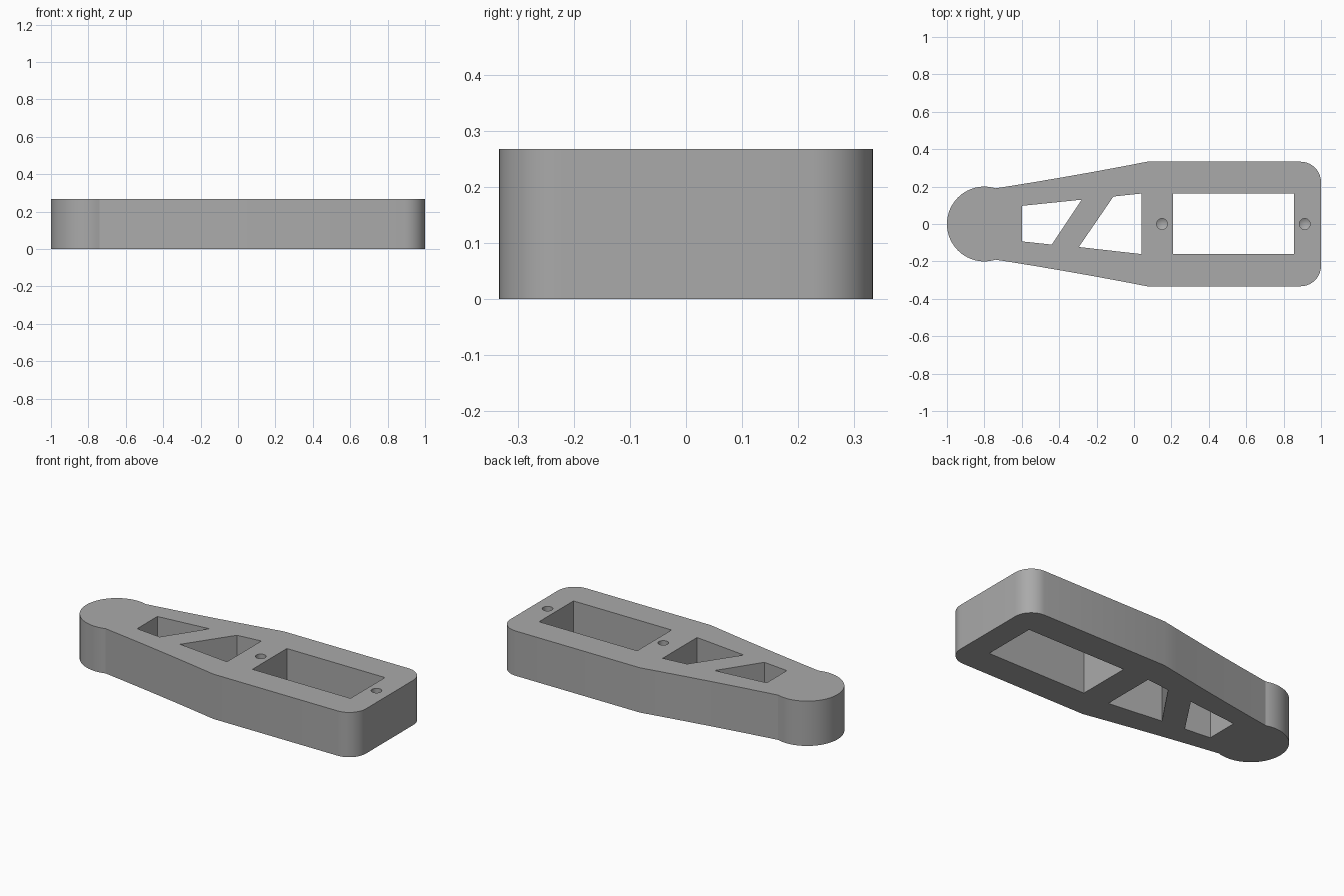
import bpy, bmesh
from math import sin, cos, pi, radians, sqrt

if "Cube" in bpy.data.objects:
    bpy.data.objects.remove(bpy.data.objects["Cube"])

HEIGHT = 0.267
HALF = 0.333          # half width of the wide end
END_R = 0.2           # radius of the round end
CORNER_R = 0.11

grey = bpy.data.materials.new("plain_grey")
grey.use_nodes = True
colour = (0.4, 0.4, 0.4, 1)
grey.diffuse_color = colour
grey.node_tree.nodes["Principled BSDF"].inputs["Base Color"].default_value = colour


def new_object(name, bm):
    bmesh.ops.recalc_face_normals(bm, faces=bm.faces)
    mesh = bpy.data.meshes.new(name)
    bm.to_mesh(mesh)
    bm.free()
    mesh.materials.append(grey)
    obj = bpy.data.objects.new(name, mesh)
    bpy.context.collection.objects.link(obj)
    return obj


def prism(name, points, z0, z1):
    bm = bmesh.new()
    face = bm.faces.new([bm.verts.new((x, y, z0)) for x, y in points])
    top = bmesh.ops.extrude_face_region(bm, geom=[face])["geom"]
    verts = [v for v in top if isinstance(v, bmesh.types.BMVert)]
    bmesh.ops.translate(bm, verts=verts, vec=(0, 0, z1 - z0))
    return new_object(name, bm)


def drill(name, x, radius, depth):
    # Blind hole with a pointed bottom
    bm = bmesh.new()
    rings = [[bm.verts.new((x + radius * cos(a * pi / 12), radius * sin(a * pi / 12), z))
              for a in range(24)] for z in (HEIGHT + 0.05, HEIGHT - depth)]
    tip = bm.verts.new((x, 0, HEIGHT - depth - radius * 0.6))
    bm.faces.new(rings[0])
    for i in range(24):
        j = (i + 1) % 24
        bm.faces.new((rings[0][i], rings[0][j], rings[1][j], rings[1][i]))
        bm.faces.new((rings[1][i], rings[1][j], tip))
    return new_object(name, bm)


def arc(cx, cy, r, start, end, steps):
    return [(cx + r * cos(radians(start + (end - start) * i / steps)),
             cy + r * sin(radians(start + (end - start) * i / steps)))
            for i in range(steps + 1)]


# Upper half of the outline, from the square end to the round end
half = arc(1 - CORNER_R, HALF - CORNER_R, CORNER_R, 0, 90, 14)
neck_x = -0.74
neck_y = sqrt(END_R ** 2 - (neck_x + 0.8) ** 2)
for i in range(9):
    t = i / 8
    sag = 0.004 * 4 * t * (1 - t)
    half.append((0.07 + (neck_x - 0.07) * t, HALF + (neck_y - HALF) * t - sag))
half += arc(-0.8, 0, END_R, 72.54, 180, 24)[1:]
half[-1] = (-1, 0)
outline = half + [(x, -y) for x, y in reversed(half[:-1])]
arm = prism("servo_arm_body", outline, 0, HEIGHT)

# Through windows and screw holes
windows = {
    "end_window": [(-0.6, 0.097), (-0.6, -0.093), (-0.44, -0.11), (-0.28, 0.13)],
    "brace_window": [(-0.11, 0.147), (-0.295, -0.123), (0.04, -0.161), (0.04, 0.163)],
    "motor_window": [(0.208, 0.163), (0.208, -0.161), (0.855, -0.161), (0.855, 0.163)],
}
cutters = [prism(n, p, -0.1, HEIGHT + 0.1) for n, p in windows.items()]
cutters += [drill("inner_screw_hole", 0.15, 0.029, 0.17),
            drill("outer_screw_hole", 0.913, 0.029, 0.17)]

bpy.ops.object.select_all(action="DESELECT")
bpy.context.view_layer.objects.active = arm
arm.select_set(True)
for cutter in cutters:
    cut = arm.modifiers.new(cutter.name, "BOOLEAN")
    cut.operation = "DIFFERENCE"
    cut.solver = "EXACT"
    cut.object = cutter
    bpy.ops.object.modifier_apply(modifier=cut.name)
    bpy.data.objects.remove(cutter)

bpy.ops.object.shade_smooth_by_angle(angle=radians(20))
